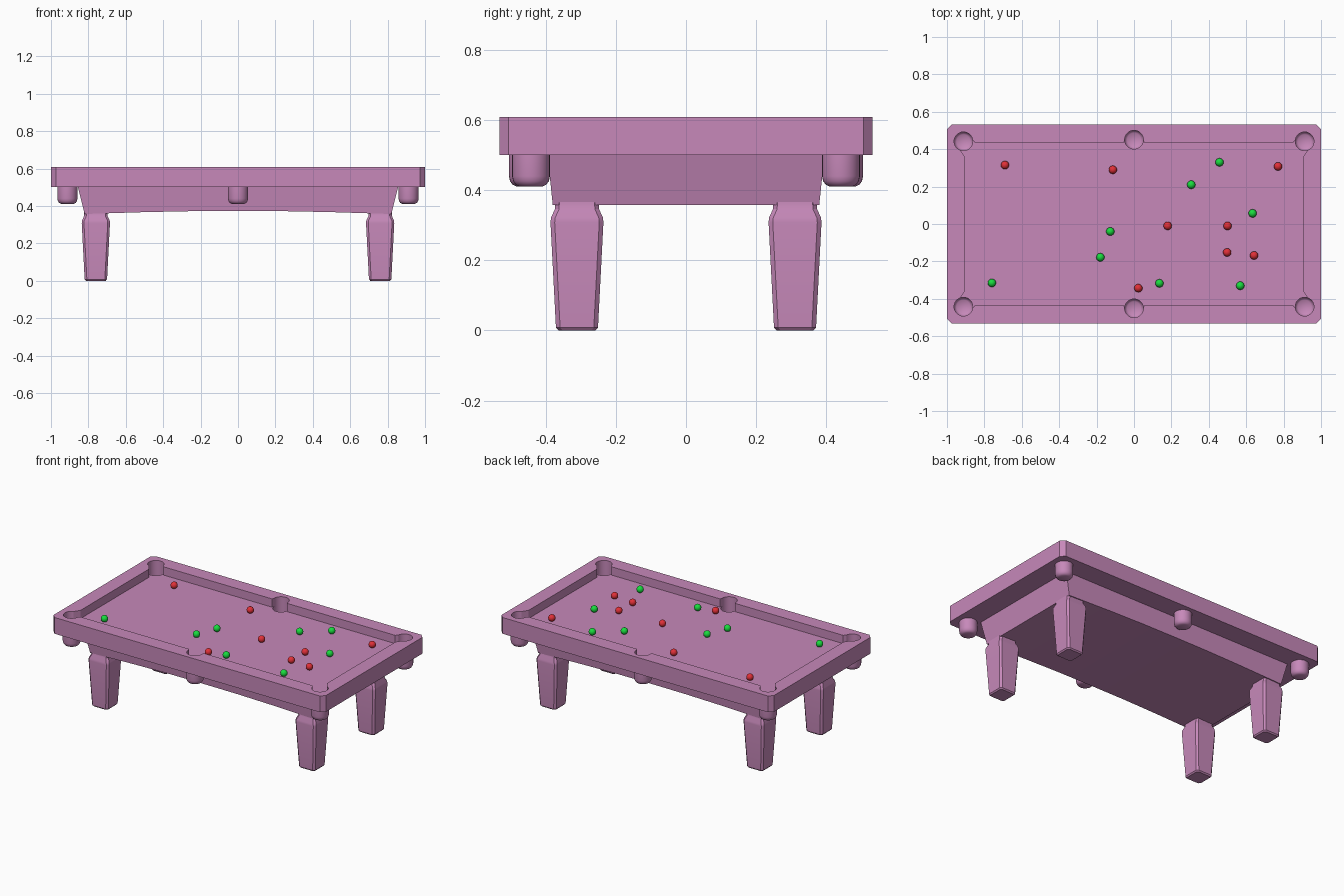
import bpy, bmesh, math

if "Cube" in bpy.data.objects:
    bpy.data.objects.remove(bpy.data.objects["Cube"])

def material(name, rgb):
    m = bpy.data.materials.new(name)
    m.diffuse_color = (*rgb, 1)
    m.use_nodes = True
    m.node_tree.nodes["Principled BSDF"].inputs["Base Color"].default_value = m.diffuse_color
    return m

PINK = material("pink", (0.57, 0.25, 0.49))
RED = material("red", (0.75, 0.03, 0.04))
GREEN = material("green", (0.01, 0.72, 0.05))

def finish(ob, angle=30):
    bpy.ops.object.select_all(action='DESELECT')
    ob.select_set(True)
    bpy.context.view_layer.objects.active = ob
    bpy.ops.object.shade_smooth_by_angle(angle=math.radians(angle))

def loft(name, sections, loc=(0, 0, 0), mat=PINK):
    """Skin closed rings of 3D points and cap both ends."""
    bm = bmesh.new()
    rings = [[bm.verts.new(p) for p in s] for s in sections]
    n = len(rings[0])
    for a, b in zip(rings, rings[1:]):
        for i in range(n):
            j = (i + 1) % n
            bm.faces.new((a[i], a[j], b[j], b[i]))
    bm.faces.new(rings[0][::-1])
    bm.faces.new(rings[-1])
    bmesh.ops.recalc_face_normals(bm, faces=bm.faces)
    me = bpy.data.meshes.new(name)
    bm.to_mesh(me)
    bm.free()
    me.materials.append(mat)
    ob = bpy.data.objects.new(name, me)
    ob.location = loc
    bpy.context.collection.objects.link(ob)
    return ob

def ring(r, z, n=28):
    return [(r * math.cos(2 * math.pi * i / n), r * math.sin(2 * math.pi * i / n), z)
            for i in range(n)]

def four_way(quarter, z):
    """Mirror a quarter outline (counterclockwise from +x to +y) into a full one."""
    back = quarter[::-1]
    return ([(x, y, z) for x, y in quarter] + [(-x, y, z) for x, y in back] +
            [(-x, -y, z) for x, y in quarter] + [(x, -y, z) for x, y in back])

def chamfered(hx, hy, c, z):
    return four_way([(hx, hy - c), (hx - c, hy)], z)

def cut(target, cutter):
    mod = target.modifiers.new("cut", 'BOOLEAN')
    mod.operation = 'DIFFERENCE'
    mod.solver = 'EXACT'
    mod.object = cutter
    bpy.context.view_layer.update()
    bpy.context.view_layer.objects.active = target
    bpy.ops.object.modifier_apply(modifier=mod.name)
    bpy.data.objects.remove(cutter)

# table top: chamfered slab with the bed recessed and six pockets cut through
TOP, BED = 0.608, 0.553
table = loft("table_top", [chamfered(1, 0.532, 0.026, z) for z in (0.5, TOP)])
cushion = [(0.905, 0.36), (0.936, 0.405), (0.88, 0.468), (0.85, 0.435),
           (0.055, 0.435), (0.045, 0.46)]
cut(table, loft("bed_cutter", [four_way(cushion, z) for z in (BED, 0.7)]))

pockets = [(x, y * s) for s in (-1, 1) for x, y in ((-0.912, 0.442), (0, 0.451), (0.912, 0.442))]
for x, y in pockets:
    cut(table, loft("pocket_cutter", [ring(0.05, 0.45), ring(0.05, 0.7)], (x, y, 0)))
finish(table)

# hollow pocket cups below the rail
cup = [(0.036, 0.425), (0.047, 0.434), (0.0505, 0.45), (0.0505, 0.506), (0.054, 0.506),
       (0.054, 0.44), (0.051, 0.426), (0.044, 0.416), (0.034, 0.411)]
for i, (x, y) in enumerate(pockets):
    finish(loft(f"pocket_cup_{i + 1}", [ring(r, z) for r, z in cup], (x, y, 0)), 40)

# tapered apron with a shallow arch along its lower edge
arch = [(0.82, 0.856, 0.357), (0.69, 0.70, 0.361), (0.5, 0.5, 0.367), (0.25, 0.25, 0.372)]
stations = [(-a, -b, z) for a, b, z in arch] + [(0, 0, 0.373)] + arch[::-1]
finish(loft("apron", [[(xb, -0.38, z), (xt, -0.395, 0.502), (xt, 0.395, 0.502), (xb, 0.38, z)]
                      for xb, xt, z in stations]))

# square tapered legs with chamfered corners and a narrow neck
leg = [(0.053, 0), (0.06, 0.008), (0.0755, 0.308), (0.074, 0.322), (0.063, 0.346), (0.062, 0.37)]
for sx, side in ((-1, "left"), (1, "right")):
    for sy, end in ((-1, "front"), (1, "back")):
        finish(loft(f"{end}_{side}_leg", [chamfered(h, h, 0.012, z) for h, z in leg],
                    (0.76 * sx, 0.311 * sy, 0)), 25)

# balls
reds = [(-0.69, 0.315), (-0.113, 0.29), (0.77, 0.308), (0.18, -0.01), (0.5, -0.01),
        (0.498, -0.152), (0.642, -0.168), (0.023, -0.343)]
greens = [(0.457, 0.33), (0.306, 0.21), (0.634, 0.057), (-0.127, -0.04), (-0.18, -0.178),
          (-0.76, -0.315), (0.136, -0.317), (0.568, -0.33)]
for colour, mat, spots in (("red", RED, reds), ("green", GREEN, greens)):
    for i, (x, y) in enumerate(spots):
        bpy.ops.mesh.primitive_uv_sphere_add(segments=24, ring_count=12, radius=0.022,
                                             location=(x, y, BED + 0.022))
        ball = bpy.context.object
        ball.name = f"{colour}_ball_{i + 1}"
        ball.data.materials.append(mat)
        finish(ball, 60)
